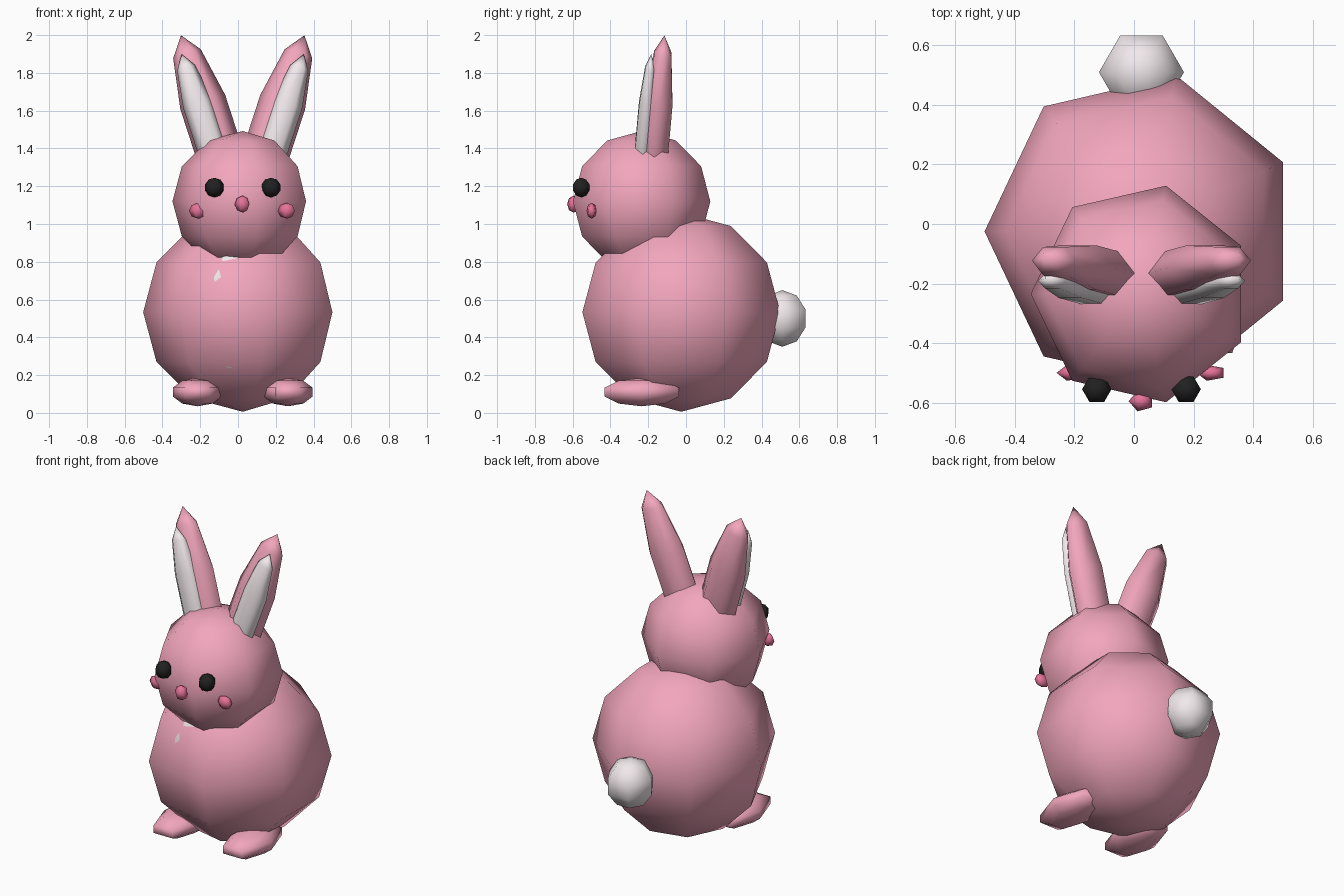
import bpy, bmesh
from math import sin, cos, pi

if "Cube" in bpy.data.objects:
    bpy.data.objects.remove(bpy.data.objects["Cube"])

CX = 0.025  # midline of the figure


def material(name, rgb):
    m = bpy.data.materials.new(name)
    m.diffuse_color = (*rgb, 1)
    m.use_nodes = True
    m.node_tree.nodes["Principled BSDF"].inputs["Base Color"].default_value = m.diffuse_color
    return m


PINK = material("pink_fur", (0.89, 0.38, 0.51))
WHITE = material("white_fur", (0.88, 0.81, 0.83))
BLACK = material("black", (0.015, 0.015, 0.015))
ROSE = material("rose", (0.80, 0.17, 0.32))


def ellipsoid(name, loc, size, segs, rings, mat, rot=(0, 0, 0)):
    """Low-poly UV sphere whose first meridian points to -x."""
    bm = bmesh.new()
    loops = []
    for i in range(1, rings):
        lat = -pi / 2 + pi * i / rings
        loops.append([bm.verts.new((size[0] * cos(lat) * cos(pi + 2 * pi * j / segs),
                                    size[1] * cos(lat) * sin(pi + 2 * pi * j / segs),
                                    size[2] * sin(lat))) for j in range(segs)])
    low, high = bm.verts.new((0, 0, -size[2])), bm.verts.new((0, 0, size[2]))
    for j in range(segs):
        k = (j + 1) % segs
        bm.faces.new((low, loops[0][k], loops[0][j]))
        bm.faces.new((high, loops[-1][j], loops[-1][k]))
        for a, b in zip(loops, loops[1:]):
            bm.faces.new((a[j], a[k], b[k], b[j]))
    for f in bm.faces:
        f.smooth = True
    mesh = bpy.data.meshes.new(name)
    bm.to_mesh(mesh)
    bm.free()
    mesh.materials.append(mat)
    ob = bpy.data.objects.new(name, mesh)
    ob.location = loc
    ob.rotation_euler = rot
    bpy.context.collection.objects.link(ob)
    return ob


# Body, belly patch, head, tail, nose
ellipsoid("body", (CX, -0.025, 0.533), (0.527, 0.537, 0.527), 7, 6, PINK)
ellipsoid("belly", (CX, -0.37, 0.545), (0.27, 0.11, 0.35), 7, 6, WHITE)
ellipsoid("head", (CX, -0.235, 1.12), (0.372, 0.373, 0.372), 7, 6, PINK)
ellipsoid("tail", (CX, 0.51, 0.50), (0.15, 0.15, 0.15), 6, 5, WHITE)
ellipsoid("nose", (CX, -0.595, 1.105), (0.043, 0.036, 0.045), 5, 4, ROSE)

# Paired parts
for side, tag in ((-1, "left"), (1, "right")):
    lean = (-0.085, side * 0.315, 0)
    ellipsoid(f"ear_{tag}", (CX + side * 0.16, -0.16, 1.487), (0.131, 0.09, 0.54),
              6, 5, PINK, lean)
    ellipsoid(f"inner_ear_{tag}", (CX + side * 0.20, -0.218, 1.52), (0.085, 0.05, 0.40),
              6, 5, WHITE, lean)
    ellipsoid(f"eye_{tag}", (CX + side * 0.15, -0.555, 1.193), (0.052, 0.052, 0.052),
              6, 5, BLACK)
    ellipsoid(f"cheek_{tag}", (CX + side * 0.235, -0.50, 1.07), (0.05, 0.028, 0.042),
              5, 4, ROSE)
    ellipsoid(f"foot_{tag}", (CX + side * 0.24, -0.235, 0.11), (0.137, 0.24, 0.075),
              6, 5, PINK)
